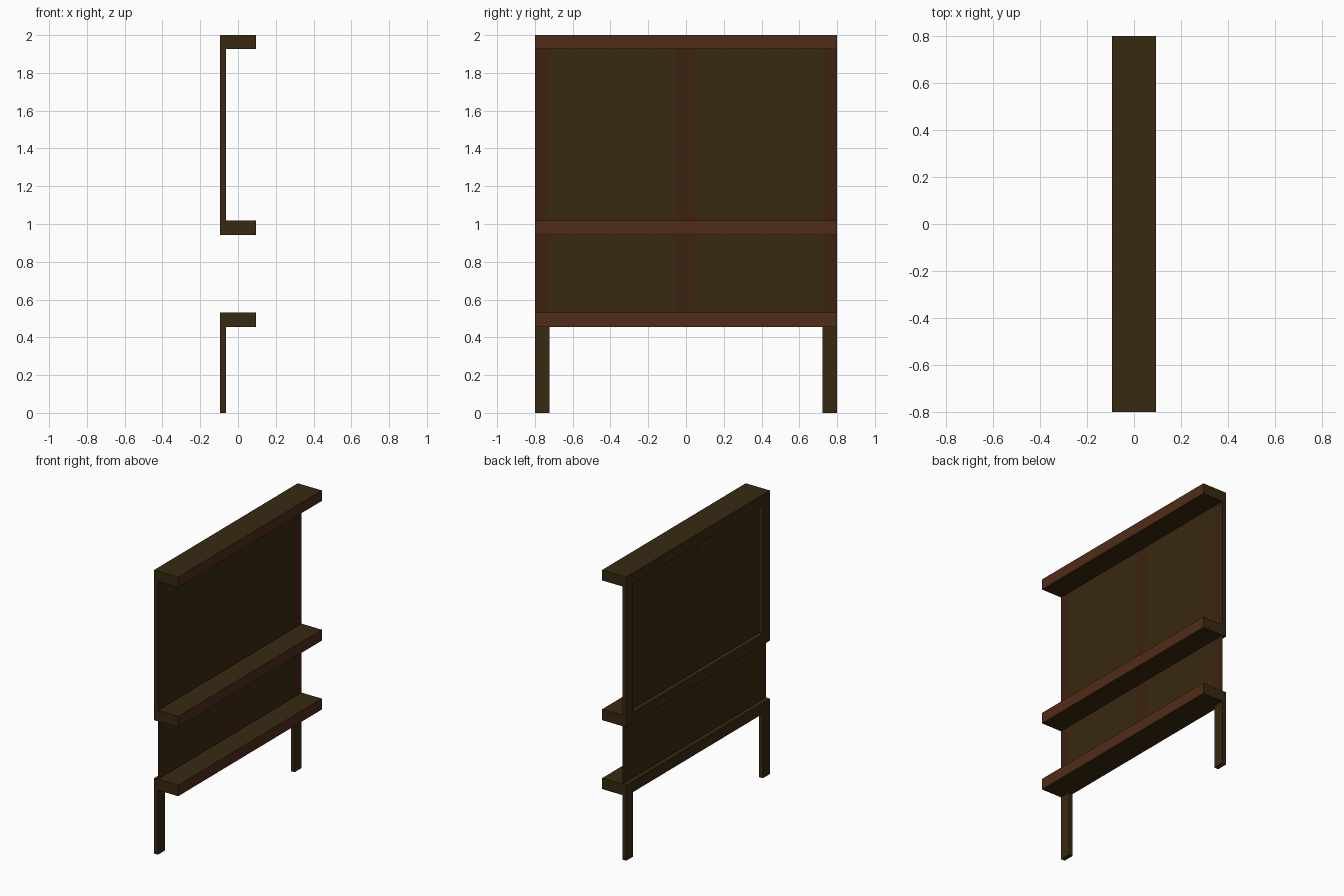
import bpy, bmesh

if "Cube" in bpy.data.objects:
    bpy.data.objects.remove(bpy.data.objects["Cube"])

def material(name, rgb):
    m = bpy.data.materials.new(name)
    m.diffuse_color = (*rgb, 1)
    m.use_nodes = True
    m.node_tree.nodes["Principled BSDF"].inputs["Base Color"].default_value = m.diffuse_color
    return m

OLIVE = material("dark_wood", (0.040, 0.022, 0.0055))
RED = material("red_wood", (0.082, 0.025, 0.009))
STRIPE = material("stripe_wood", (0.046, 0.016, 0.0055))

BACK, PANEL_X, FRONT = -0.094, -0.064, 0.094
HALF, POST = 0.8, 0.078          # half width, post width
# (bottom, top) of each shelf
SHELVES = {"lower_shelf": (0.455, 0.532),
           "middle_shelf": (0.941, 1.018),
           "top_shelf": (1.926, 2.0)}

def finish(bm, name, mats):
    me = bpy.data.meshes.new(name)
    bm.to_mesh(me)
    bm.free()
    for m in mats:
        me.materials.append(m)
    ob = bpy.data.objects.new(name, me)
    bpy.context.collection.objects.link(ob)
    return ob

def box(name, x, y, z, red_front=False):
    bm = bmesh.new()
    bmesh.ops.create_cube(bm, size=1)
    for v in bm.verts:
        v.co = [a + (b - a) * (c + 0.5) for (a, b), c in zip((x, y, z), v.co)]
    bm.normal_update()
    for f in bm.faces:
        f.material_index = int(red_front and f.normal.x > 0.5)
    return finish(bm, name, [OLIVE, RED] if red_front else [OLIVE])

# Shelves with red front edges
for name, z in SHELVES.items():
    box(name, (BACK, FRONT), (-HALF, HALF), z, True)

# Legs and upper frame posts, mirrored left and right
low, mid, top = SHELVES.values()
for part, z in (("leg", (0, low[0])), ("frame_post", (mid[1], top[0]))):
    for side, y in (("left", (-HALF, POST - HALF)), ("right", (HALF - POST, HALF))):
        box(f"{side}_{part}", (BACK, PANEL_X - 0.0005), y, z)

# Thin back panels with three vertical red stripes
edges = [-HALF, POST - HALF, -0.05, 0.05, HALF - POST, HALF]
for name, (z0, z1) in (("lower_panel", (low[1], mid[0])), ("upper_panel", (mid[1], top[0]))):
    bm = bmesh.new()
    cols = [[bm.verts.new((PANEL_X, y, z)) for z in (z0, z1)] for y in edges]
    for i, (a, b) in enumerate(zip(cols, cols[1:])):
        bm.faces.new((a[0], b[0], b[1], a[1])).material_index = (i + 1) % 2
    finish(bm, name, [OLIVE, STRIPE])
